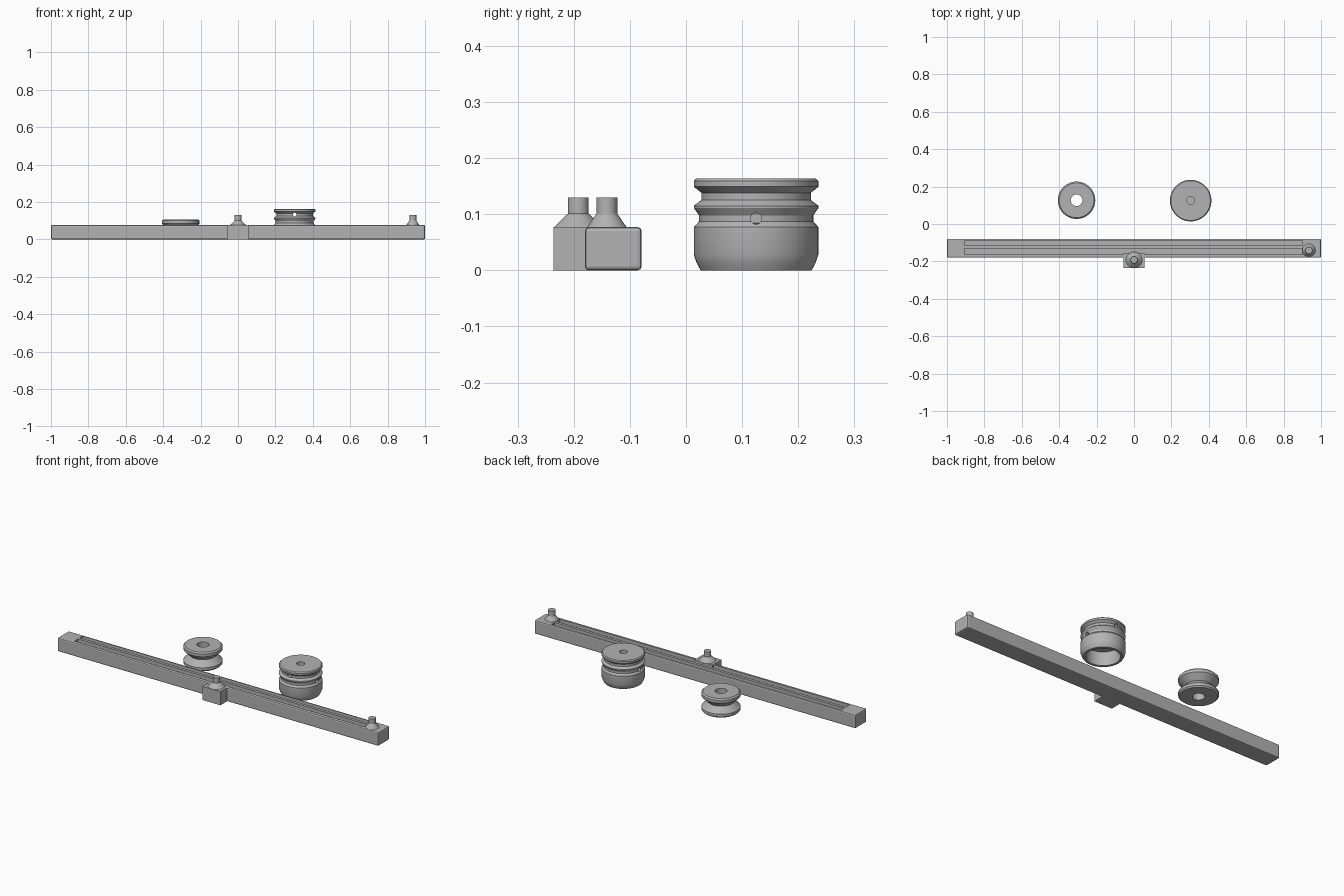
import bpy, bmesh, math
from mathutils import Matrix

if "Cube" in bpy.data.objects:
    bpy.data.objects.remove(bpy.data.objects["Cube"], do_unlink=True)

grey = bpy.data.materials.new("plain_grey")
grey.use_nodes = True
colour = (0.45, 0.45, 0.45, 1)
grey.diffuse_color = colour
grey.node_tree.nodes["Principled BSDF"].inputs["Base Color"].default_value = colour


def finish(name, bm):
    bmesh.ops.recalc_face_normals(bm, faces=bm.faces)
    mesh = bpy.data.meshes.new(name)
    bm.to_mesh(mesh)
    bm.free()
    mesh.materials.append(grey)
    obj = bpy.data.objects.new(name, mesh)
    bpy.context.collection.objects.link(obj)
    return obj


def box(name, low, high):
    bm = bmesh.new()
    bmesh.ops.create_cube(bm, size=1)
    for v in bm.verts:
        v.co = [(a + b) / 2 + c * (b - a) for a, b, c in zip(low, high, v.co)]
    return finish(name, bm)


def lathe(name, profile, x, y, closed=False, steps=64):
    """Spin (radius, height) points about a vertical axis at x, y."""
    bm = bmesh.new()
    verts = [bm.verts.new((r, 0, z)) for r, z in profile]
    pairs = list(zip(verts, verts[1:]))
    if closed:
        pairs.append((verts[-1], verts[0]))
    edges = [bm.edges.new(p) for p in pairs]
    bmesh.ops.spin(bm, geom=verts + edges, cent=(0, 0, 0), axis=(0, 0, 1),
                   angle=math.tau, steps=steps)
    bmesh.ops.remove_doubles(bm, verts=bm.verts, dist=1e-5)
    bmesh.ops.translate(bm, verts=bm.verts, vec=(x, y, 0))
    return finish(name, bm)


def rod(name, radius, length, centre, axis):
    bm = bmesh.new()
    bmesh.ops.create_cone(bm, cap_ends=True, segments=24, radius1=radius,
                          radius2=radius, depth=length)
    turn = {"X": Matrix.Rotation(math.pi / 2, 4, "Y"),
            "Y": Matrix.Rotation(math.pi / 2, 4, "X"),
            "Z": Matrix()}[axis]
    bmesh.ops.transform(bm, verts=bm.verts, matrix=Matrix.Translation(centre) @ turn)
    return finish(name, bm)


def cut(obj, cutter):
    mod = obj.modifiers.new(cutter.name, "BOOLEAN")
    mod.operation = "DIFFERENCE"
    mod.solver = "EXACT"
    mod.object = cutter
    cutter.hide_render = True
    bpy.context.view_layer.objects.active = obj
    bpy.ops.object.modifier_apply(modifier=mod.name)
    bpy.data.objects.remove(cutter, do_unlink=True)


def smooth(obj):
    bpy.ops.object.select_all(action="DESELECT")
    obj.select_set(True)
    bpy.context.view_layer.objects.active = obj
    bpy.ops.object.shade_smooth_by_angle(angle=math.radians(25))


# Long rail with bevelled edges and two grooves along the top
top = 0.077
rail = box("rail", (-1, -0.18, 0), (1, -0.079, top))
bevel = rail.modifiers.new("bevel", "BEVEL")
bevel.width = 0.007
bevel.segments = 2
bpy.context.view_layer.objects.active = rail
bpy.ops.object.modifier_apply(modifier="bevel")
for near, far in ((-0.163, -0.131), (-0.115, -0.089)):
    cut(rail, box("groove_cutter", (-0.905, near, top - 0.018), (0.9, far, 0.1)))

# Slider block against the front of the rail
box("slider_block", (-0.056, -0.236, 0), (0.056, -0.155, top))

# Pegs with flared bases on the block and the rail
for name, x, y, flare in (("slider_peg", 0, -0.192, 0.043),
                          ("rail_peg", 0.935, -0.141, 0.035)):
    peg = lathe(name, [(0, top - 0.005), (flare, top - 0.005), (flare, top), (0.0185, 0.101),
                       (0.0185, 0.13), (0, 0.13)], x, y, steps=32)
    smooth(peg)

# Small grooved wheel with an open centre
wheel = lathe("small_wheel", [(0.031, 0), (0.093, 0), (0.1, 0.007), (0.1, 0.022),
                              (0.069, 0.053), (0.1, 0.084), (0.1, 0.1),
                              (0.093, 0.107), (0.031, 0.107)],
              -0.307, 0.127, closed=True)
smooth(wheel)

# Large double-grooved wheel on a hollow cup
cx, cy = 0.303, 0.125
cup = lathe("hollow_wheel", [(0, 0.077), (0.085, 0.077), (0.085, 0), (0.099, 0),
                             (0.106, 0.013), (0.111, 0.028), (0.111, 0.077),
                             (0.102, 0.087), (0.102, 0.098), (0.111, 0.111),
                             (0.111, 0.115), (0.098, 0.125), (0.098, 0.138),
                             (0.111, 0.149), (0.111, 0.159), (0.106, 0.164),
                             (0, 0.164)], cx, cy)
# Cross holes in the two grooves and a blind hole in the top
cut(cup, rod("lower_hole_cutter", 0.01, 0.3, (cx, cy, 0.092), "X"))
cut(cup, rod("upper_hole_cutter", 0.01, 0.3, (cx, cy, 0.133), "Y"))
cut(cup, rod("top_hole_cutter", 0.021, 0.1, (cx, cy, 0.165), "Z"))
smooth(cup)
